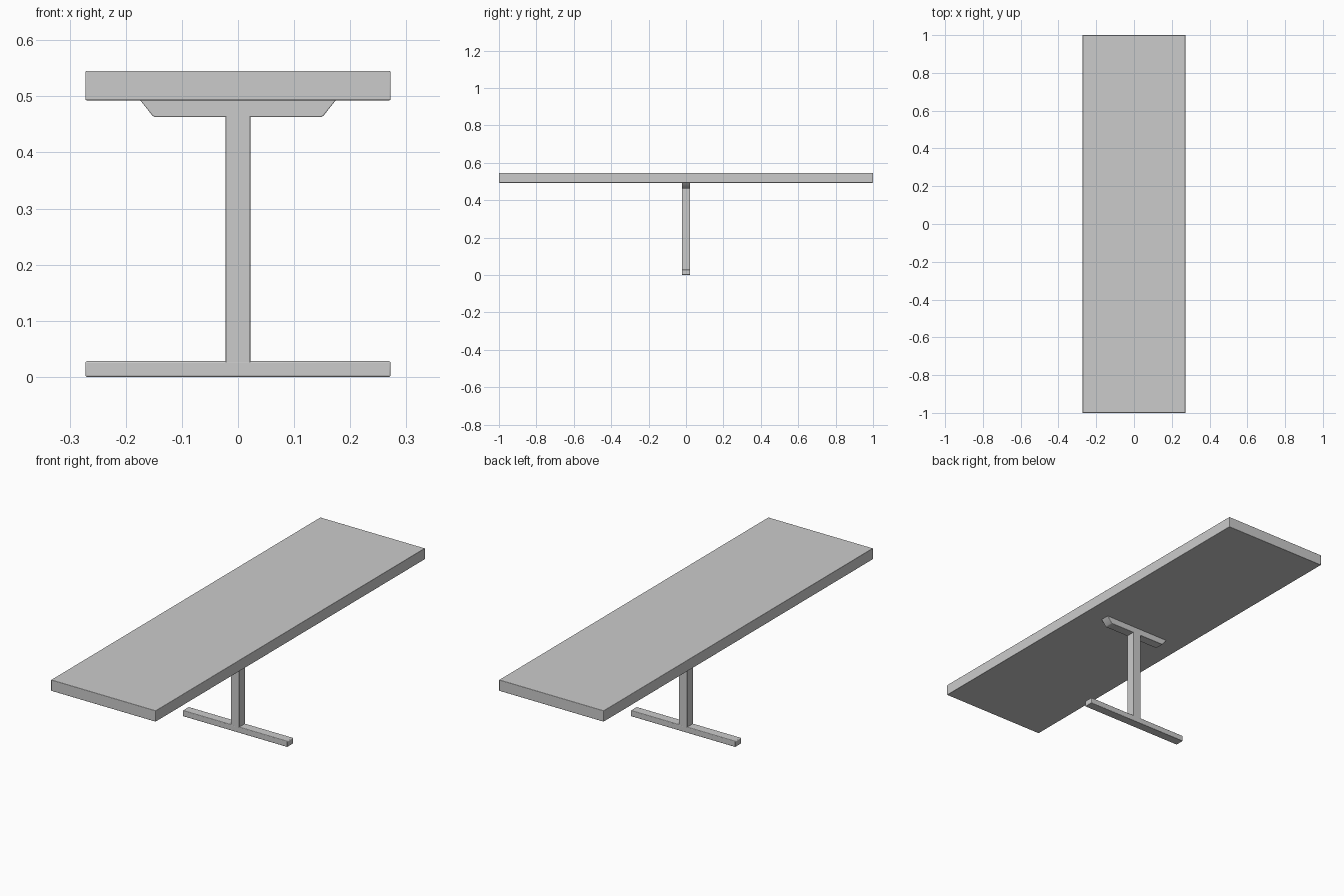
import bpy, bmesh

if "Cube" in bpy.data.objects:
    bpy.data.objects.remove(bpy.data.objects["Cube"])


def finish(obj, bevel, segments=3):
    """Soften the edges and shade smooth while keeping corners crisp."""
    mod = obj.modifiers.new("soft_edges", 'BEVEL')
    mod.width = bevel
    mod.segments = segments
    mod.limit_method = 'ANGLE'
    bpy.ops.object.select_all(action='DESELECT')
    obj.select_set(True)
    bpy.context.view_layer.objects.active = obj
    bpy.ops.object.shade_smooth_by_angle()


def extruded(name, profile, half_depth, bevel):
    """Extrude an x-z profile along y, centred on y = 0."""
    bm = bmesh.new()
    face = bm.faces.new([bm.verts.new((x, -half_depth, z)) for x, z in profile])
    ext = bmesh.ops.extrude_face_region(bm, geom=[face])
    verts = [v for v in ext["geom"] if isinstance(v, bmesh.types.BMVert)]
    bmesh.ops.translate(bm, verts=verts, vec=(0, 2 * half_depth, 0))
    bmesh.ops.recalc_face_normals(bm, faces=bm.faces)
    mesh = bpy.data.meshes.new(name)
    bm.to_mesh(mesh)
    bm.free()
    obj = bpy.data.objects.new(name, mesh)
    bpy.context.collection.objects.link(obj)
    finish(obj, bevel)
    return obj


def box(half_x, z0, z1):
    return [(-half_x, z0), (half_x, z0), (half_x, z1), (-half_x, z1)]


HALF_W = 0.272    # half width of tabletop and foot
HALF_LEG = 0.022  # half thickness of the leg parts

# Long slab top
extruded("bench_top", box(HALF_W, 0.493, 0.545), 1.0, 0.002)

# Foot bar across the floor
extruded("foot_bar", box(HALF_W, 0.0, 0.028), HALF_LEG, 0.003)

# Central square post
extruded("post", box(HALF_LEG, 0.024, 0.467), HALF_LEG, 0.002)

# Support bracket with sloped ends, below the top
right = [(0.147, 0.463), (0.152, 0.465), (0.175, 0.494)]
left = [(-x, z) for x, z in reversed(right)]
extruded("support_bracket", right + left, HALF_LEG, 0.002)
